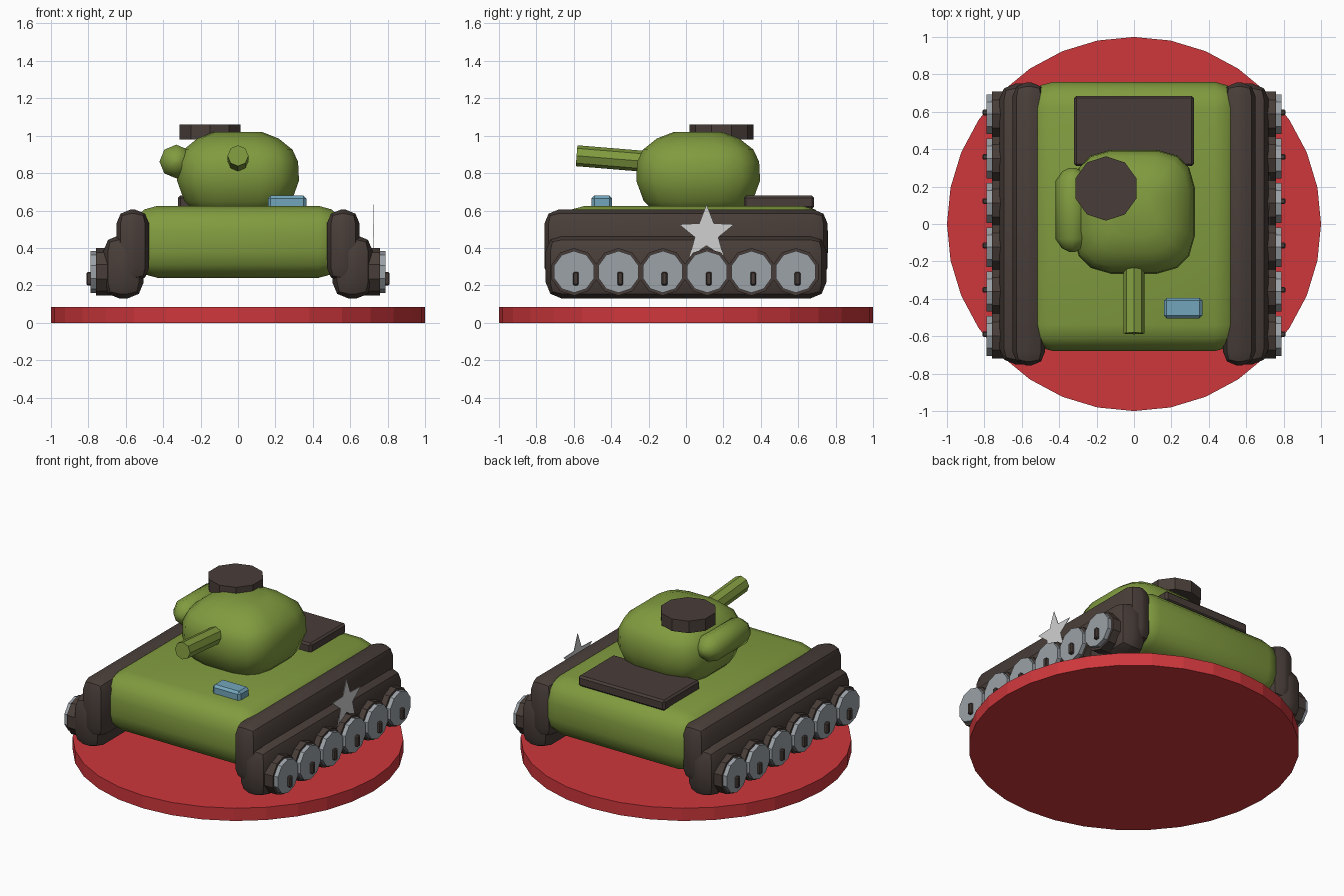
import bpy, bmesh
from math import sin, cos, pi, radians, copysign
from mathutils import Vector, Matrix

old = bpy.data.objects.get("Cube")
if old:
    bpy.data.objects.remove(old, do_unlink=True)


def make_material(name, rgb):
    mat = bpy.data.materials.new(name)
    mat.use_nodes = True
    color = (*rgb, 1)
    mat.diffuse_color = color
    mat.node_tree.nodes["Principled BSDF"].inputs["Base Color"].default_value = color
    return mat


GREEN = make_material("olive green", (0.22, 0.33, 0.05))
DARK = make_material("dark brown", (0.066, 0.048, 0.041))
RED = make_material("red", (0.62, 0.038, 0.045))
GRAY = make_material("wheel gray", (0.33, 0.36, 0.39))
PALE = make_material("pale gray", (0.63, 0.63, 0.63))
BLUE = make_material("light blue", (0.17, 0.38, 0.5))


def finish(name, bm, mat, smooth=0):
    """Turn a bmesh into an object, optionally smooth below an angle."""
    bmesh.ops.recalc_face_normals(bm, faces=bm.faces)
    mesh = bpy.data.meshes.new(name)
    bm.to_mesh(mesh)
    bm.free()
    mesh.materials.append(mat)
    obj = bpy.data.objects.new(name, mesh)
    bpy.context.collection.objects.link(obj)
    if smooth:
        bpy.ops.object.select_all(action="DESELECT")
        obj.select_set(True)
        bpy.context.view_layer.objects.active = obj
        bpy.ops.object.shade_smooth_by_angle(angle=radians(smooth))
    return obj


def box(name, low, high, mat, bevel=0, segments=2, smooth=0):
    """Box between two corners with rounded edges."""
    low, high = Vector(low), Vector(high)
    bm = bmesh.new()
    bmesh.ops.create_cube(bm, size=1)
    bmesh.ops.scale(bm, vec=high - low, verts=bm.verts)
    bmesh.ops.translate(bm, vec=(low + high) / 2, verts=bm.verts)
    if bevel:
        bmesh.ops.bevel(bm, geom=bm.edges[:], offset=bevel, segments=segments,
                        profile=0.5, affect="EDGES", clamp_overlap=True)
    return finish(name, bm, mat, smooth)


def rod(name, start, end, radius, sides, mat, smooth=0):
    """Cylinder running between two points."""
    start, end = Vector(start), Vector(end)
    axis = end - start
    bm = bmesh.new()
    place = Matrix.Translation((start + end) / 2) @ axis.to_track_quat("Z", "Y").to_matrix().to_4x4()
    bmesh.ops.create_cone(bm, cap_ends=True, segments=sides, radius1=radius,
                          radius2=radius, depth=axis.length, matrix=place)
    return finish(name, bm, mat, smooth)


def loft(name, rings, mat, smooth=0):
    """Skin a stack of equal point rings and cap both ends."""
    bm = bmesh.new()
    loops = [[bm.verts.new(p) for p in ring] for ring in rings]
    n = len(loops[0])
    for a, b in zip(loops, loops[1:]):
        for i in range(n):
            j = (i + 1) % n
            bm.faces.new((a[i], a[j], b[j], b[i]))
    bm.faces.new(loops[0])
    bm.faces.new(loops[-1])
    return finish(name, bm, mat, smooth)


# Round display base
rod("base_disc", (0, 0, 0), (0, 0, 0.085), 1, 32, RED)

# Hull and its fittings
box("hull", (-0.57, -0.68, 0.24), (0.57, 0.76, 0.625), GREEN, 0.14, 3, 40)
box("engine_cover", (-0.32, 0.31, 0.61), (0.32, 0.685, 0.68), DARK, 0.012, 1)
box("front_lamp", (0.16, -0.505, 0.6), (0.365, -0.395, 0.68), BLUE, 0.015, 1)

# Turret: rounded-square rings following a bulging side profile
def turret_ring(r, z):
    ring = []
    for i in range(16):
        a = 2 * pi * (i + 0.5) / 16
        x, y = (copysign(abs(t) ** 0.6, t) for t in (cos(a), sin(a)))
        ring.append((r * x, 0.065 + 1.015 * r * y, z))
    return ring


profile = [(0.22, 0.58), (0.29, 0.65), (0.33, 0.76), (0.325, 0.86),
           (0.295, 0.925), (0.22, 0.985), (0.13, 1.02)]
loft("turret", [turret_ring(r, z) for r, z in profile], GREEN, 45)
rod("turret_hatch", (-0.15, 0.19, 0.98), (-0.15, 0.19, 1.06), 0.172, 10, DARK)
rod("gun_barrel", (0, -0.1, 0.853), (0, -0.585, 0.893), 0.056, 8, GREEN)

# Capsule-shaped side pod on the turret
pod = []
for y, r in ((-0.15, 0.015), (-0.13, 0.055), (-0.08, 0.09),
             (0.23, 0.09), (0.28, 0.055), (0.3, 0.015)):
    pod.append([(-0.33 + r * cos(k * pi / 4), y, 0.862 + r * sin(k * pi / 4))
                for k in range(8)])
loft("turret_pod", pod, GREEN, 50)

# Tracks and road wheels on both sides
for side, label in ((1, "left"), (-1, "right")):
    def span(a, b):
        return (a, b) if side > 0 else (-b, -a)

    x1, x2 = span(0.475, 0.65)
    box(label + "_upper_track", (x1, -0.757, 0.22), (x2, 0.757, 0.605), DARK, 0.075, 2, 40)
    x1, x2 = span(0.505, 0.72)
    box(label + "_lower_track", (x1, -0.75, 0.13), (x2, 0.75, 0.468), DARK, 0.085, 2, 40)
    for n in range(6):
        y = -0.598 + 0.237 * n
        name = f"{label}_wheel_{n + 1}"
        rod(name + "_rim", (side * 0.6, y, 0.272), (side * 0.76, y, 0.272), 0.127, 10, DARK)
        rod(name + "_disc", (side * 0.74, y, 0.272), (side * 0.788, y, 0.272), 0.112, 10, GRAY)
        x1, x2 = span(0.77, 0.81)
        box(name + "_pin", (x1, y - 0.006, 0.2), (x2, y + 0.024, 0.272), DARK, 0.006, 1)

# Five-pointed star plate on the left side
star = []
for x in (0.721, 0.725):
    ring = []
    for i in range(10):
        r = 0.066 if i % 2 else 0.155
        a = pi / 2 + i * pi / 5
        ring.append((x, 0.11 + r * cos(a), 0.478 + r * sin(a)))
    star.append(ring)
loft("star_plate", star, PALE)
